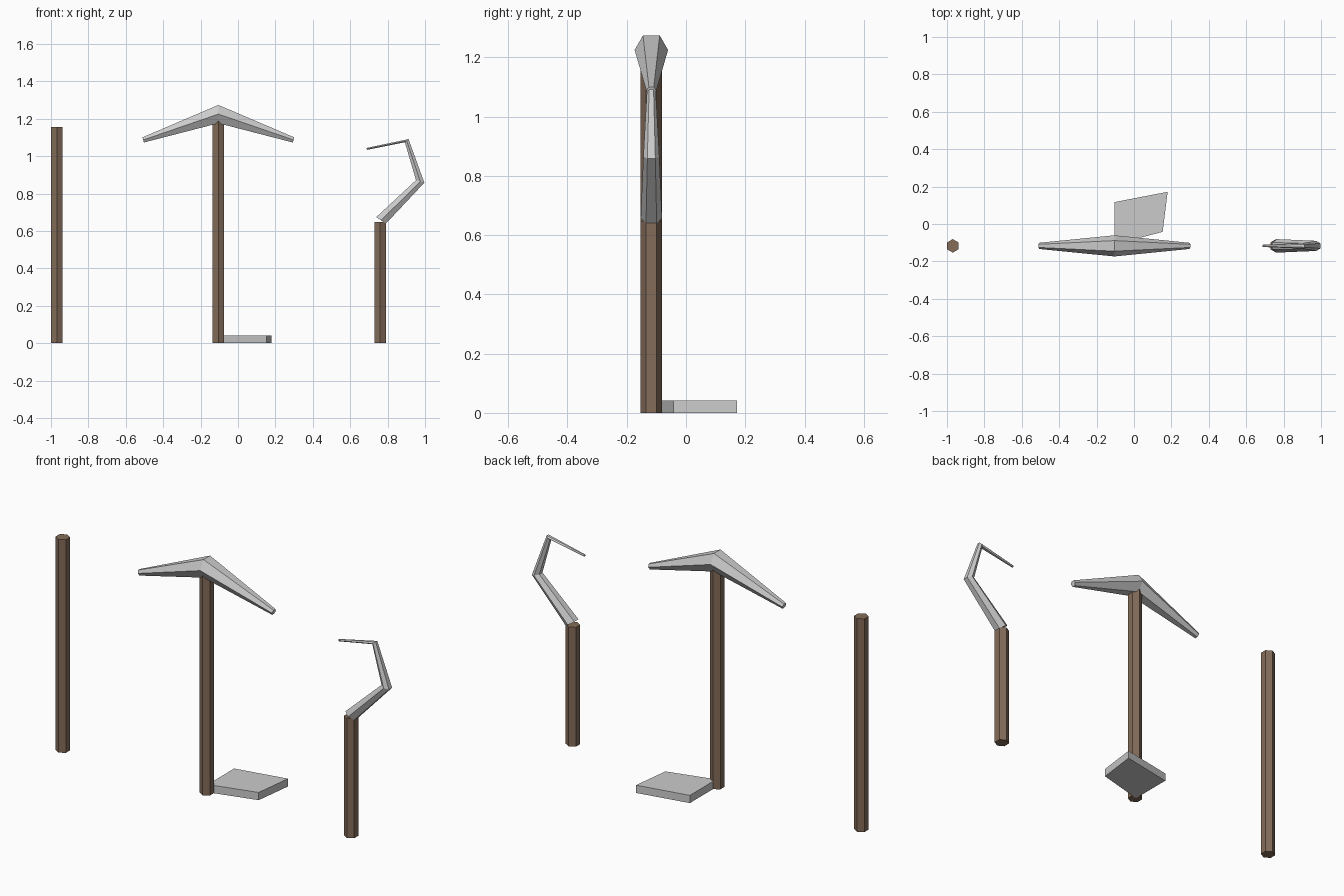
import bpy, bmesh
from math import sin, cos, radians, pi

if "Cube" in bpy.data.objects:
    bpy.data.objects.remove(bpy.data.objects["Cube"])

Y = -0.117  # depth line shared by all tools

wood = bpy.data.materials.new("wood")
wood.diffuse_color = (0.23, 0.15, 0.10, 1)
wood.use_nodes = True
wood.node_tree.nodes["Principled BSDF"].inputs["Base Color"].default_value = wood.diffuse_color


def finish(name, bm, mat=None):
    bmesh.ops.recalc_face_normals(bm, faces=bm.faces)
    me = bpy.data.meshes.new(name)
    bm.to_mesh(me)
    bm.free()
    ob = bpy.data.objects.new(name, me)
    bpy.context.collection.objects.link(ob)
    if mat:
        me.materials.append(mat)
    return ob


def hex_loft(name, rings, mat=None):
    """Joins hexagon rings (x, z, tilt in degrees, radius) lying along the XZ plane."""
    bm = bmesh.new()
    loops = []
    for x, z, tilt, r in rings:
        t = radians(tilt)
        loops.append([bm.verts.new((x + r * sin(k * pi / 3) * cos(t),
                                    Y + r * cos(k * pi / 3),
                                    z + r * sin(k * pi / 3) * sin(t)))
                      for k in range(6)])
    for a, b in zip(loops, loops[1:]):
        for k in range(6):
            n = (k + 1) % 6
            bm.faces.new((a[k], a[n], b[n], b[k]))
    bm.faces.new(loops[0])
    bm.faces.new(loops[-1])
    return finish(name, bm, mat)


# wooden handles
for name, x, top in (("plain_staff", -0.969, 1.155),
                     ("pick_handle", -0.105, 1.2),
                     ("sickle_handle", 0.76, 0.647)):
    hex_loft(name, [(x, 0, 0, 0.036), (x, top, 0, 0.036)], wood)

# pick head: thick in the middle, drooping to both tips
hex_loft("pick_head", [(-0.507, 1.087, 107, 0.0165),
                       (-0.105, 1.225, 90, 0.0565),
                       (0.297, 1.087, 73, 0.0165)])

# hooked sickle blade
hex_loft("sickle_blade", [(0.765, 0.657, -33, 0.036),
                          (0.974, 0.865, -17, 0.027),
                          (0.902, 1.083, 41, 0.015),
                          (0.688, 1.039, 110, 0.006)])

# shovel plate at the foot of the pick handle
bm = bmesh.new()
face = bm.faces.new([bm.verts.new((x, y, 0)) for x, y in
                     ((-0.105, -0.11), (0.153, -0.042), (0.18, 0.172), (-0.105, 0.117))])
ext = bmesh.ops.extrude_face_region(bm, geom=[face], use_keep_orig=True)
bmesh.ops.translate(bm, vec=(0, 0, 0.042),
                    verts=[v for v in ext["geom"] if isinstance(v, bmesh.types.BMVert)])
finish("foot_plate", bm)
